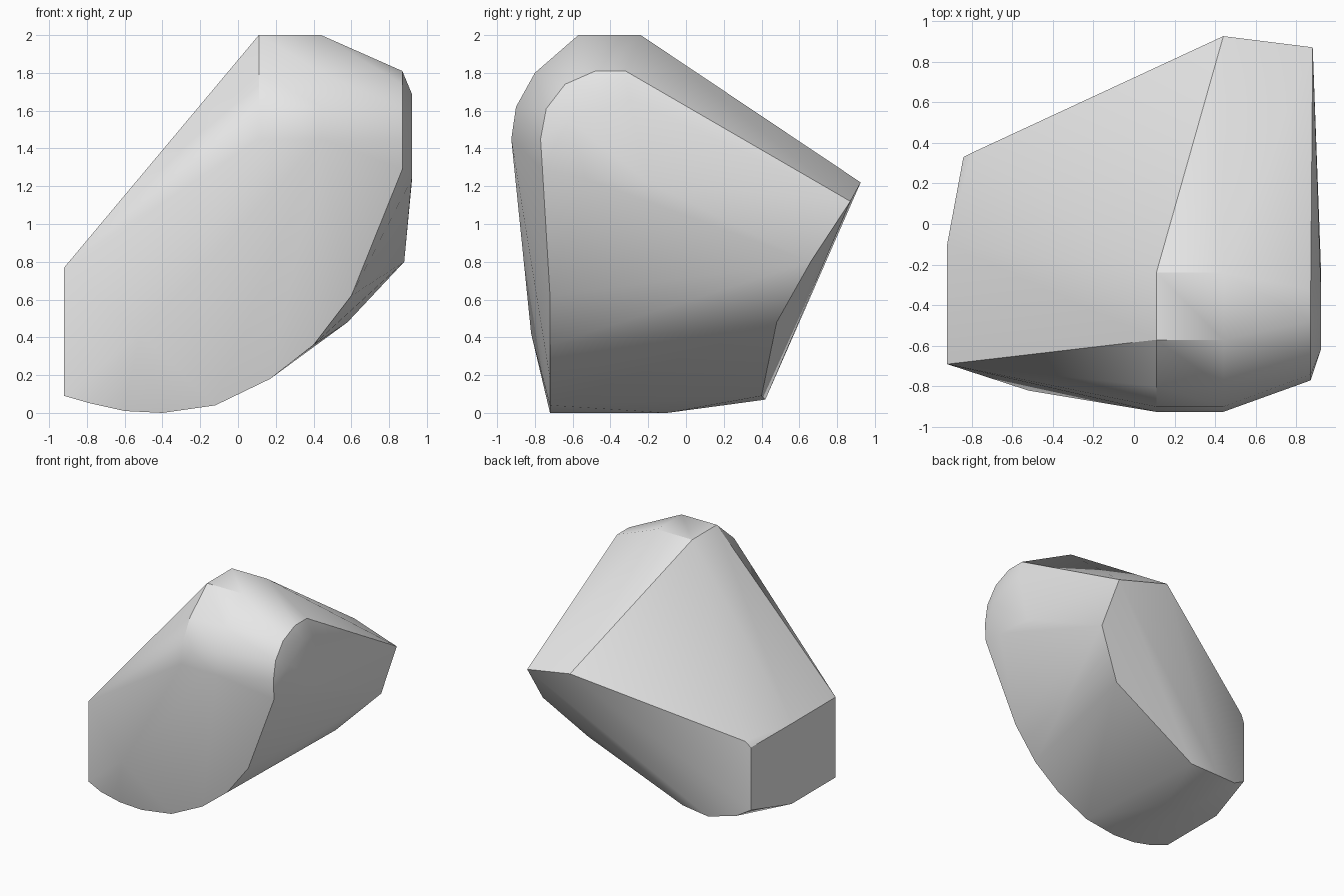
import bpy
import bmesh
from math import radians

cube = bpy.data.objects.get("Cube")
if cube:
    bpy.data.objects.remove(cube, do_unlink=True)


def slice_x(x, profile):
    """Points of a cross-section given as (y, z) at one x."""
    return [(x, y, z) for y, z in profile]


def slice_y(y, profile):
    """Points of a cross-section given as (x, z) at one y."""
    return [(x, y, z) for x, z in profile]


def make_material(name, value):
    material = bpy.data.materials.new(name)
    colour = (value, value, value, 1)
    material.use_nodes = True
    material.diffuse_color = colour
    material.node_tree.nodes["Principled BSDF"].inputs["Base Color"].default_value = colour
    return material


def build_stone(name, points, material):
    """Wrap the sections in one chiselled convex skin."""
    bm = bmesh.new()
    for point in points:
        bm.verts.new(point)
    hull = bmesh.ops.convex_hull(bm, input=bm.verts[:])
    loose = {g for g in hull["geom_interior"] + hull["geom_unused"]
             if isinstance(g, bmesh.types.BMVert)}
    bmesh.ops.delete(bm, geom=list(loose), context="VERTS")
    # Merge triangles that lie in one chiselled plane
    bmesh.ops.dissolve_limit(bm, angle_limit=radians(1),
                             verts=bm.verts[:], edges=bm.edges[:])
    bmesh.ops.recalc_face_normals(bm, faces=bm.faces[:])
    mesh = bpy.data.meshes.new(name)
    bm.to_mesh(mesh)
    bm.free()
    mesh.materials.append(material)
    stone = bpy.data.objects.new(name, mesh)
    bpy.context.collection.objects.link(stone)
    return stone


points = []

# Flat crown with a rounded brow rolling down the front
brow = [(-0.24, 2), (-0.57, 2), (-0.8, 1.8), (-0.9, 1.62), (-0.925, 1.45)]
for x in (0.11, 0.44):
    points += slice_x(x, brow)

# Rounded rim of the right-hand face, and its slight bulge
points += slice_x(0.87, [(-0.32, 1.81), (-0.48, 1.81), (-0.64, 1.74),
                         (-0.74, 1.61), (-0.77, 1.45), (-0.76, 1.29)])
points += slice_x(0.92, [(-0.3, 1.66), (-0.45, 1.69), (-0.62, 1.55),
                         (-0.53, 1.24), (-0.2, 1.22)])

# Left end: upright slab with a bevelled back corner
for y in (-0.69, -0.1):
    points += slice_x(-0.92, [(y, 0.09), (y, 0.77)])
points += slice_x(-0.84, [(0.33, 0.18), (0.33, 0.71)])
points += [(-0.8, 0.35, 0.76), (-0.72, 0.36, 0.11)]

# Back wall, leaning outward to the peak
points += [(0.44, 0.925, 1.22), (0.88, 0.87, 1.12), (0.88, 0.66, 0.8),
           (0.58, 0.48, 0.48), (-0.25, 0.4, 0.09), (-0.5, 0.42, 0.07)]

# Curved keel along the front foot, and the flat resting patch
keel = [(0.6, 0.62), (0.4, 0.36), (0.17, 0.18), (-0.12, 0.04),
        (-0.4, 0), (-0.6, 0.01), (-0.78, 0.05)]
points += slice_y(-0.72, keel)
points += slice_y(-0.1, keel[-3:])

# Cheek that swells the lower front
points.append((-0.52, -0.82, 0.42))

stone = build_stone("boulder", points, make_material("stone grey", 0.8))
bpy.ops.object.select_all(action="DESELECT")
stone.select_set(True)
bpy.context.view_layer.objects.active = stone
bpy.ops.object.shade_smooth_by_angle(angle=radians(30))
